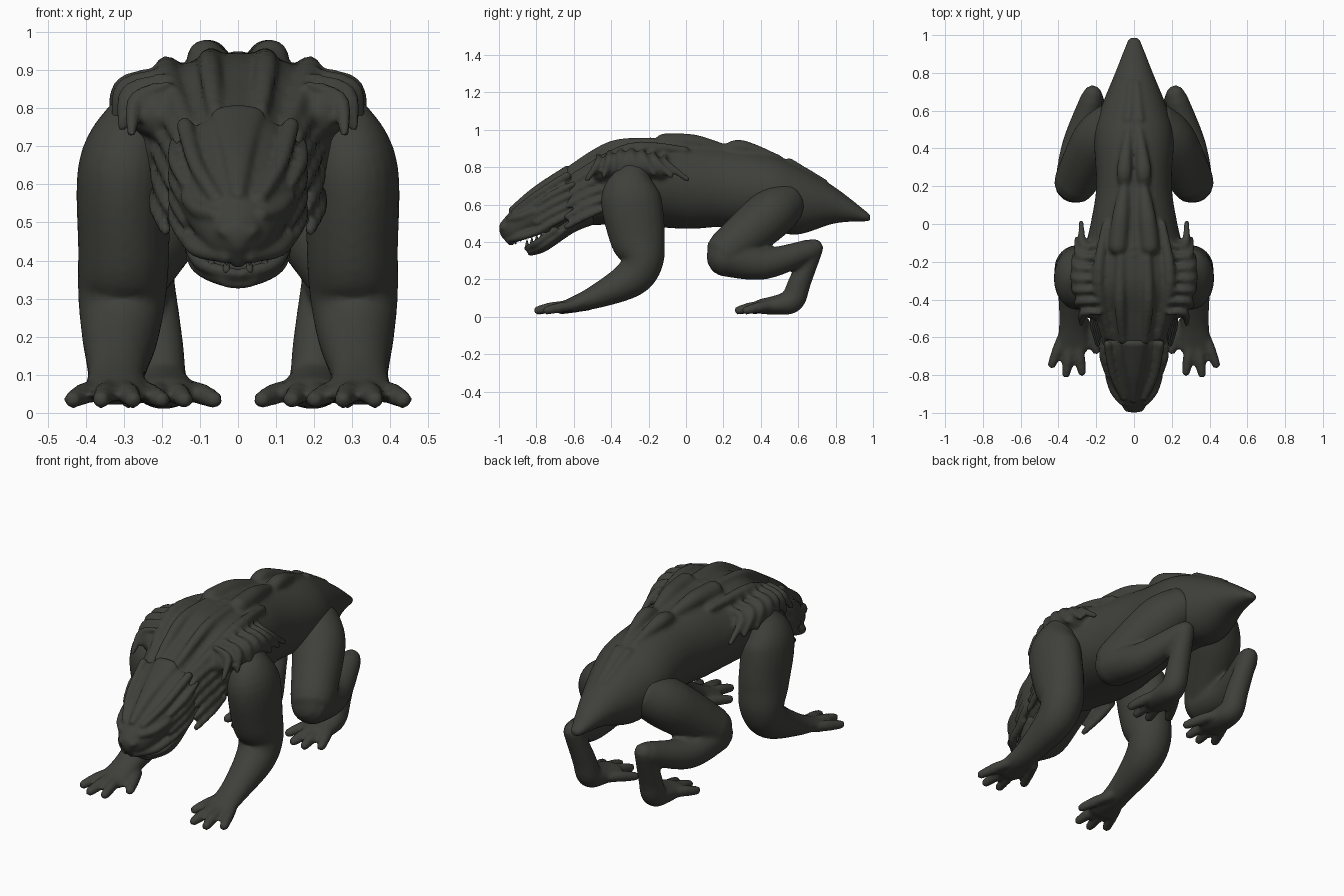
import bpy, bmesh, math
from mathutils import Vector

if "Cube" in bpy.data.objects:
    bpy.data.objects.remove(bpy.data.objects["Cube"])

hide = bpy.data.materials.new("dark_grey_hide")
hide.use_nodes = True
hide_colour = (.05, .05, .043, 1)
hide.diffuse_color = hide_colour
hide.node_tree.nodes["Principled BSDF"].inputs["Base Color"].default_value = hide_colour


def spline(points, steps=6):
    """Smooth path through points that carry their own radii."""
    path = []
    last = len(points) - 1
    for i in range(last):
        neighbours = (points[max(i - 1, 0)], points[i], points[i + 1], points[min(i + 2, last)])
        for step in range(steps):
            t = step / steps
            path.append([b + t / 2 * (c - a + t * (a + a - 5 * b + 4 * c - d
                                                   + t * (3 * (b - c) + d - a)))
                         for a, b, c, d in zip(*neighbours)])
    return path + [list(points[-1])]


def dome(ring, sign, bluntness):
    """Shrinking rings that round off one end of a tube."""
    centre, tangent, wide, tall = ring
    reach = sign * bluntness * min(wide, tall)
    return [(centre + tangent * reach * math.sin(angle), tangent,
             wide * math.cos(angle), tall * math.cos(angle)) for angle in (.5, 1, 1.4)]


def tube(bm, side, *points, upright=False, sides=24):
    """Rounded tube; each point is x, y, z, side radius and optional upward radius."""
    path = spline([p if len(p) > 4 else (*p, p[-1]) for p in points])
    rings = []
    for i, (x, y, z, wide, tall) in enumerate(path):
        before, after = path[max(i - 1, 0)], path[min(i + 1, len(path) - 1)]
        tangent = Vector(after[:3]) - Vector(before[:3])
        if upright:
            tangent = Vector((0, tangent.y, 0))
        rings.append((Vector((x, y, z)), tangent.normalized(), wide, tall))
    bluntness = .3 if upright else .9
    start, end = dome(rings[0], -1, bluntness), dome(rings[-1], 1, bluntness)
    loops = []
    for centre, tangent, wide, tall in start[::-1] + rings + end:
        across = Vector((1, 0, 0))
        across = (across - tangent * across.dot(tangent)).normalized()
        up = across.cross(tangent)
        loop = []
        for k in range(sides):
            angle = math.tau * k / sides
            spot = centre + across * wide * math.cos(angle) + up * tall * math.sin(angle)
            loop.append(bm.verts.new((spot.x * side, spot.y, max(spot.z, .005))))
        loops.append(loop)
    for near, far in zip(loops, loops[1:]):
        for k in range(sides):
            bm.faces.new((near[k], near[k - 1], far[k - 1], far[k]))
    bm.faces.new(loops[0])
    bm.faces.new(loops[-1][::-1])


def trunk(bm, *sections):
    """Upright loft on the centre line; each section is y, bottom, top and half width."""
    tube(bm, 1, *[(0, y, (bottom + top) / 2, wide, (top - bottom) / 2)
                  for y, bottom, top, wide in sections], upright=True, sides=40)


def add_toes(bm, side, root_x, length, tips):
    """Toes that fan out from a narrow root, with a knuckle and a blunt tip."""
    for x, y in tips:
        root = (root_x + x) / 2
        middle = (root + x) / 2
        tube(bm, side, (root, y + length, .06, .027), (middle, y + length / 2, .05, .028),
             (x, y, .034, .023))


def finish(name, bm, voxel=.012):
    bmesh.ops.recalc_face_normals(bm, faces=bm.faces)
    mesh = bpy.data.meshes.new(name)
    bm.to_mesh(mesh)
    bm.free()
    mesh.materials.append(hide)
    mesh.shade_smooth()
    part = bpy.data.objects.new(name, mesh)
    bpy.context.collection.objects.link(part)
    if voxel:
        # fuse the overlapping forms into one skin
        fuse = part.modifiers.new("fuse", 'REMESH')
        fuse.mode = 'VOXEL'
        fuse.voxel_size = voxel
        fuse.use_smooth_shade = True
        soften = part.modifiers.new("soften", 'SMOOTH')
        soften.factor = .5
        soften.iterations = 2


both_sides = {"left": 1, "right": -1}

# Torso and tail
bm = bmesh.new()
trunk(bm, (-.64, .47, .79, .14), (-.5, .49, .86, .19), (-.3, .49, .94, .29),
      (0, .47, .94, .23), (.2, .48, .91, .2), (.45, .46, .87, .21), (.6, .44, .81, .18),
      (.8, .5, .69, .1), (.98, .51, .55, .03))
for side in both_sides.values():
    # paired humps along the back
    tube(bm, side, (.05, .2, .9, .025), (.07, .04, .93, .045), (.085, -.12, .93, .05))
    tube(bm, side, (.03, .5, .85, .015), (.05, .3, .905, .04), (.05, .22, .89, .035))
    tube(bm, side, (.015, .75, .72, .012), (.03, .55, .825, .025))
    # ridges either side of the spine groove
    tube(bm, side, (.06, -.62, .79, .02), (.075, -.4, .91, .03), (.07, -.18, .935, .025))
    tube(bm, side, (.13, -.6, .75, .02), (.19, -.3, .9, .03), (.15, 0, .89, .02))
    # shoulder blade
    tube(bm, side, (.21, -.45, .78, .06), (.265, -.3, .815, .07), (.25, -.14, .79, .06))
    # fan of folds over the shoulder
    for k in range(7):
        y = -.47 + .06 * k
        bulge = math.sin((k + 1) * math.pi / 8)
        lean = .03 * (k - 2)
        height = .8 + .06 * bulge
        tube(bm, side, (.17 + .03 * bulge, y, height + .04, .012),
             (.245 + .06 * bulge, y, height, .021),
             (.25 + .075 * bulge, y + lean, height - .09, .014))
    # folds down the neck
    for k in range(5):
        x, z = .15 + .01 * k, .76 - .055 * k
        tube(bm, side, (x, -.64, z - .06, .016), (x + .025, -.53, z, .02),
             (.22, -.43, z + .04, .014))
# spine beads
for k in range(13):
    y = .04 * k - .61
    z = .78 + .158 * math.sin(k / 12 * math.pi / 2)
    tube(bm, 1, (0, y, z, .024, .014), (0, y + .012, z, .024, .014))
finish("torso", bm)

# Head with raised crest and beak
bm = bmesh.new()
trunk(bm, (-.56, .5, .77, .155), (-.64, .48, .785, .17), (-.8, .44, .675, .15),
      (-.93, .395, .57, .09), (-.99, .44, .505, .03))
tube(bm, 1, (0, -.63, .785, .07, .025), (0, -.8, .68, .04, .02), (0, -.93, .57, .02))
tube(bm, 1, (0, -.955, .45, .04), (0, -.935, .4, .022))
for side in both_sides.values():
    # crest edge, brow, nostril and upper lip
    tube(bm, side, (.14, -.635, .755, .022), (.11, -.8, .65, .02), (.055, -.92, .56, .018))
    tube(bm, side, (.135, -.81, .565, .018), (.105, -.885, .535, .022), (.06, -.945, .52, .018))
    tube(bm, side, (.04, -.968, .48, .02), (.032, -.982, .475, .016))
    tube(bm, side, (.14, -.74, .475, .022), (.11, -.87, .43, .02), (.03, -.95, .41, .018))
    # cheek folds
    for k in range(4):
        z = .68 - .05 * k
        tube(bm, side, (.165, -.6, z + .03, .015), (.163, -.7, z - .02, .021),
             (.14, -.8, z - .08, .012))
finish("head", bm, voxel=.009)

# Lower jaw with raised lip
bm = bmesh.new()
trunk(bm, (-.5, .49, .6, .13), (-.6, .45, .55, .145), (-.75, .35, .43, .13),
      (-.84, .325, .37, .05))
for side in both_sides.values():
    tube(bm, side, (.13, -.7, .465, .02), (.1, -.8, .395, .018), (.01, -.852, .365, .015))
finish("lower_jaw", bm, voxel=.009)

# Teeth along both jaws
bm = bmesh.new()
for side in both_sides.values():
    for k in range(6):
        f = k / 5
        x, y, z = .03 + .09 * math.sqrt(f), .13 * f - .85, .375 + .07 * f
        tube(bm, side, (x, y, z, .011), (x, y, z + .035, .003), sides=8)
        y, z = y - .06, z + .05
        tube(bm, side, (x, y, z, .011), (x, y, z - .035, .003), sides=8)
finish("teeth", bm, voxel=None)

for label, side in both_sides.items():
    # Eye
    bm = bmesh.new()
    tube(bm, side, (.108, -.862, .535, .014), (.1, -.872, .532, .014))
    finish(label + "_eye", bm, voxel=None)

    # Front leg from shoulder to palm
    bm = bmesh.new()
    tube(bm, side, (.26, -.29, .75, .1), (.3, -.295, .64, .12, .16), (.3, -.26, .43, .12, .15),
         (.305, -.235, .3, .115), (.31, -.3, .2, .1), (.32, -.5, .1, .075, .06),
         (.325, -.66, .05, .085, .03))
    add_toes(bm, side, .32, .15, [(.435, -.745), (.36, -.795), (.275, -.785), (.2, -.67)])
    finish(label + "_front_leg", bm)

    # Hind leg: thigh, shin, then heel and foot
    bm = bmesh.new()
    tube(bm, side, (.13, .52, .6, .12), (.2, .43, .53, .135), (.31, .22, .35, .115))
    tube(bm, side, (.31, .21, .325, .11), (.295, .42, .285, .085), (.225, .66, .355, .06))
    tube(bm, side, (.22, .685, .37, .05), (.205, .61, .19, .06), (.2, .57, .09, .065),
         (.195, .5, .065, .075, .055), (.19, .4, .055, .08, .04))
    add_toes(bm, side, .2, .13, [(.062, .36), (.14, .29), (.215, .28), (.29, .32)])
    finish(label + "_hind_leg", bm)
